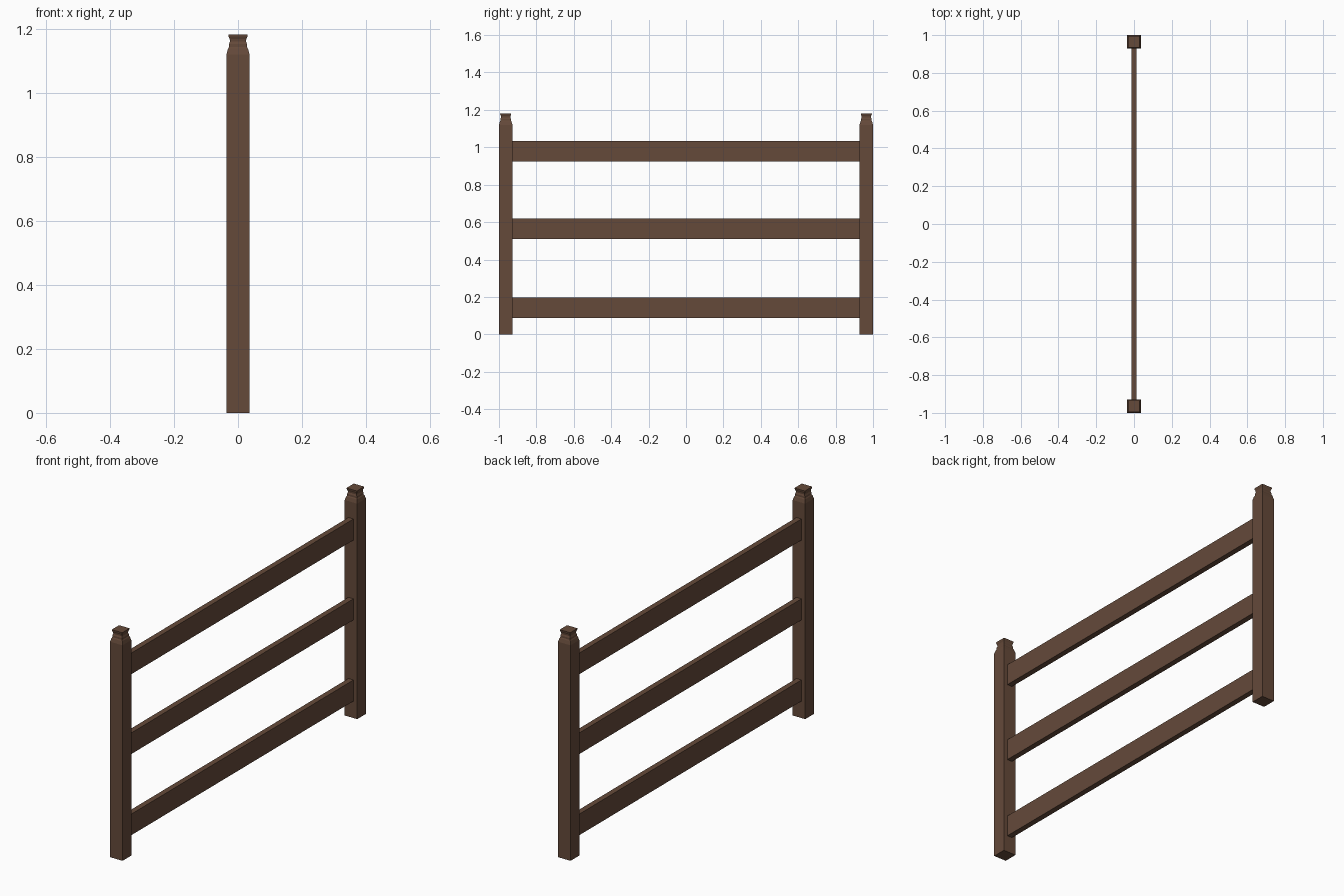
import bpy
import bmesh

cube = bpy.data.objects.get("Cube")
if cube:
    bpy.data.objects.remove(cube, do_unlink=True)

# Single wood colour
wood = bpy.data.materials.new("brown_wood")
wood.use_nodes = True
COLOUR = (0.13, 0.068, 0.042, 1)
wood.diffuse_color = COLOUR
wood.node_tree.nodes["Principled BSDF"].inputs["Base Color"].default_value = COLOUR


def square_loft(name, profile, location):
    """Stack square rings of (half width, height) into a closed solid."""
    bm = bmesh.new()
    rings = []
    for h, z in profile:
        corners = ((-h, -h), (h, -h), (h, h), (-h, h))
        rings.append([bm.verts.new((x, y, z)) for x, y in corners])
    for low, high in zip(rings, rings[1:]):
        for i in range(4):
            j = (i + 1) % 4
            bm.faces.new((low[i], low[j], high[j], high[i]))
    bm.faces.new(rings[0][::-1])
    bm.faces.new(rings[-1])
    mesh = bpy.data.meshes.new(name)
    bm.to_mesh(mesh)
    bm.free()
    mesh.materials.append(wood)
    obj = bpy.data.objects.new(name, mesh)
    obj.location = location
    bpy.context.collection.objects.link(obj)


def box(name, size, location):
    bpy.ops.mesh.primitive_cube_add(size=1, location=location)
    obj = bpy.context.object
    obj.name = name
    obj.scale = size
    bpy.ops.object.transform_apply(location=False, rotation=False, scale=True)
    obj.data.materials.append(wood)


# Posts with a tapered neck and flared cap
HALF = 0.036
post_profile = [(HALF, 0), (HALF, 1.12), (0.031, 1.138), (0.028, 1.143),
                (0.028, 1.152), (0.025, 1.16), (0.026, 1.168),
                (0.029, 1.175), (0.03, 1.182)]
for name, side in (("front_post", -1), ("back_post", 1)):
    square_loft(name, post_profile, (0, side * (1 - HALF), 0))

# Three rails between the posts
for name, z in (("bottom_rail", 0.143), ("middle_rail", 0.565), ("top_rail", 0.98)):
    box(name, (0.029, 2 * (1 - 2 * HALF) + 0.004, 0.11), (0, 0, z))
